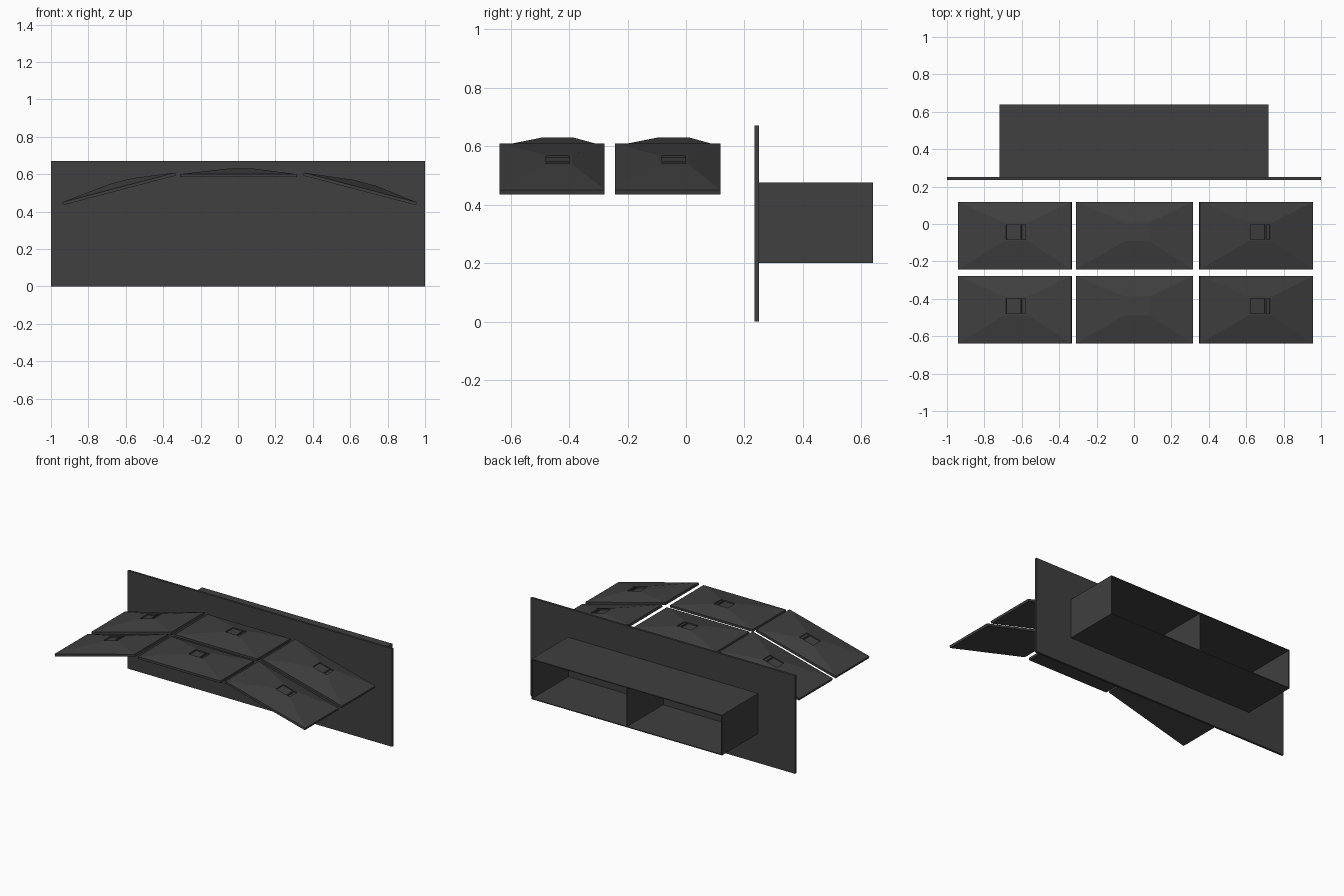
import bpy, bmesh, math

if "Cube" in bpy.data.objects:
    bpy.data.objects.remove(bpy.data.objects["Cube"])

mat = bpy.data.materials.new("charcoal")
mat.diffuse_color = (0.05, 0.05, 0.05, 1)
mat.use_nodes = True
mat.node_tree.nodes["Principled BSDF"].inputs["Base Color"].default_value = mat.diffuse_color


def link(name, mesh):
    ob = bpy.data.objects.new(name, mesh)
    bpy.context.collection.objects.link(ob)
    return ob


def box(name, x, y, z):
    """Box from (min, max) ranges."""
    bm = bmesh.new()
    bmesh.ops.create_cube(bm, size=1)
    for v in bm.verts:
        v.co = [r[0] if c < 0 else r[1] for c, r in zip(v.co, (x, y, z))]
    me = bpy.data.meshes.new(name)
    bm.to_mesh(me)
    bm.free()
    me.materials.append(mat)
    return link(name, me)


def loft(name, rings):
    """Solid through stacked rectangles (x0, x1, y0, y1, z)."""
    bm = bmesh.new()
    loops = [[bm.verts.new((x, y, z)) for x, y in
              ((x0, y0), (x1, y0), (x1, y1), (x0, y1))]
             for x0, x1, y0, y1, z in rings]
    bm.faces.new(loops[0][::-1])
    bm.faces.new(loops[-1])
    for a, b in zip(loops, loops[1:]):
        for i in range(4):
            j = (i + 1) % 4
            bm.faces.new((a[i], a[j], b[j], b[i]))
    me = bpy.data.meshes.new(name)
    bm.to_mesh(me)
    bm.free()
    me.materials.append(mat)
    return link(name, me)


# Upright panel
box("upright_panel", (-1, 1), (0.235, 0.25), (0, 0.67))

# Open-backed cubby: floor, top, ends, centre divider
t, W, Y = 0.006, 0.72, (0.25, 0.64)
box("cubby_floor", (-W, W), Y, (0.2, 0.2 + t))
box("cubby_top", (-W, W), Y, (0.475 - t, 0.475))
for name, x in (("left_end", -W), ("divider", -t / 2), ("right_end", W - t)):
    box("cubby_" + name, (x, x + t), Y, (0.2 + t, 0.475 - t))

# Roof plate: thin slab with a shallow raised crown
L, D = 0.3125, 0.18
plate = loft("plate_master", [(-L, L, -D, D, -0.008), (-L, L, -D, D, 0.008),
                              (-0.05, 0.08, -0.03, 0.07, 0.038)])

# Square pocket and narrow slot cut in the crown
cutters = [box("pocket_cutter", (-0.04, 0.04), (-0.02, 0.06), (0.03, 0.06)),
           box("slot_cutter", (0.047, 0.067), (-0.02, 0.06), (0.03, 0.06))]
for c in cutters:
    c.hide_render = True
    m = plate.modifiers.new("cut", 'BOOLEAN')
    m.operation, m.solver, m.object = 'DIFFERENCE', 'EXACT', c
deps = bpy.context.evaluated_depsgraph_get()
plate_mesh = bpy.data.meshes.new_from_object(plate.evaluated_get(deps))
for ob in [plate] + cutters:
    bpy.data.objects.remove(ob)

# Two rows of three plates, outer ones tilted down
for row, y in (("front", -0.458), ("rear", -0.062)):
    for col, x, z, tilt in (("left", -0.636, 0.521, -14.7),
                            ("centre", 0.002, 0.592, 0),
                            ("right", 0.652, 0.521, 14.7)):
        p = link(f"roof_plate_{row}_{col}", plate_mesh)
        p.location = (x, y, z)
        p.rotation_euler.y = math.radians(tilt)
